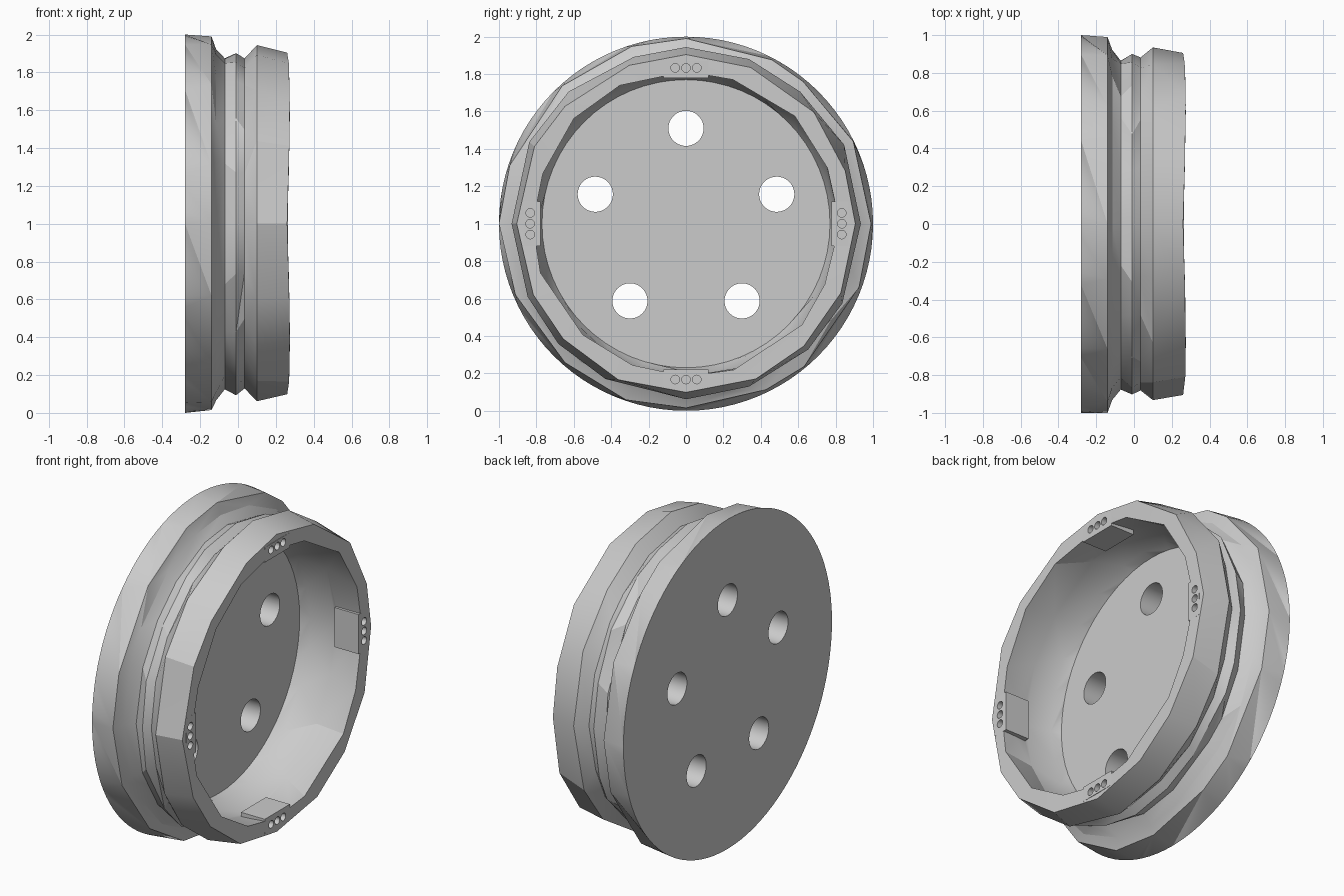
import bpy, bmesh, math, random
from mathutils import Matrix

if "Cube" in bpy.data.objects:
    bpy.data.objects.remove(bpy.data.objects["Cube"])

random.seed(4)
TAU = 2 * math.pi
CZ = 1.0  # height of the wheel axis

grey = bpy.data.materials.new("plain grey")
grey.diffuse_color = (0.6, 0.6, 0.6, 1)
grey.use_nodes = True
grey.node_tree.nodes["Principled BSDF"].inputs["Base Color"].default_value = grey.diffuse_color


def finish(name, bm):
    bmesh.ops.recalc_face_normals(bm, faces=bm.faces)
    me = bpy.data.meshes.new(name)
    bm.to_mesh(me)
    bm.free()
    me.materials.append(grey)
    ob = bpy.data.objects.new(name, me)
    bpy.context.collection.objects.link(ob)
    return ob


def ring(bm, x, r, n, jit, bulge):
    """Circle of n points round the x axis, slightly uneven like a coarse mesh."""
    out = []
    for k in range(n):
        j = 0 if k % max(1, n // 4) == 0 else random.uniform(-jit, jit)
        a = TAU * (k + j) / n
        dx = bulge * abs(math.sin(2 * a))
        rr = r + (random.uniform(-0.008, 0.008) if jit else 0)
        out.append((a, bm.verts.new((x + dx, rr * math.sin(a), CZ + rr * math.cos(a)))))
    return out


def zip_rings(bm, p, q):
    """Triangles between two rings that may have different point counts."""
    i = j = 0
    while i < len(p) or j < len(q):
        na = p[i + 1][0] if i + 1 < len(p) else (TAU if i < len(p) else 99)
        nb = q[j + 1][0] if j + 1 < len(q) else (TAU if j < len(q) else 99)
        a, b = p[i % len(p)][1], q[j % len(q)][1]
        if na <= nb:
            i += 1
            bm.faces.new((a, b, p[i % len(p)][1]))
        else:
            j += 1
            bm.faces.new((a, b, q[j % len(q)][1]))


# Wheel body: (x, radius, points, unevenness, bulge) from back, over the rim, to the floor
profile = [
    (-0.28, 1.0, 96, 0, 0),
    (-0.14, 0.992, 16, 0.25, 0),
    (-0.115, 0.925, 20, 0.25, 0),
    (-0.07, 0.872, 20, 0.25, 0),
    (-0.01, 0.902, 20, 0.25, 0),
    (0.035, 0.875, 20, 0.25, 0),
    (0.10, 0.94, 16, 0.25, 0),
    (0.26, 0.903, 16, 0.2, 0.014),
    (0.26, 0.815, 16, 0.2, 0.014),
    (0.08, 0.83, 16, 0.25, 0),
    (-0.07, 0.795, 24, 0.2, 0),
    (-0.125, 0.77, 64, 0, 0),
]
bm = bmesh.new()
rings = [ring(bm, *p) for p in profile]
for p, q in zip(rings, rings[1:]):
    zip_rings(bm, p, q)
bm.faces.new([v for a, v in rings[0]])
bm.faces.new([v for a, v in rings[-1]])
wheel = finish("wheel_rim", bm)


def turned(angle):
    return Matrix.Translation((0, 0, CZ)) @ Matrix.Rotation(angle, 4, 'X')


def cylinder(bm, x, y, z, r, depth, angle, seg):
    m = (turned(angle) @ Matrix.Translation((x, y, z))
         @ Matrix.Rotation(math.pi / 2, 4, 'Y'))
    bmesh.ops.create_cone(bm, cap_ends=True, segments=seg, radius1=r, radius2=r,
                          depth=depth, matrix=m)


# Four bolt pads inside the rim
bm = bmesh.new()
for k in range(4):
    m = (turned(k * TAU / 4) @ Matrix.Translation((0.184, 0, 0.824))
         @ Matrix.Diagonal((0.16, 0.24, 0.09, 1)))
    bmesh.ops.create_cube(bm, size=1, matrix=m)
pads = finish("bolt_pads", bm)

# Five through holes in the floor, three small holes in each pad
bm = bmesh.new()
for k in range(5):
    cylinder(bm, -0.2, 0, 0.51, 0.094, 0.4, k * TAU / 5, 48)
for k in range(4):
    for off in (-0.058, 0, 0.058):
        cylinder(bm, 0.22, off, 0.833, 0.023, 0.2, k * TAU / 4, 20)
holes = finish("hole_cutter", bm)

for name, op, helper in (("pads", 'UNION', pads), ("holes", 'DIFFERENCE', holes)):
    mod = wheel.modifiers.new(name, 'BOOLEAN')
    mod.operation = op
    mod.solver = 'EXACT'
    mod.object = helper
bpy.context.view_layer.objects.active = wheel
wheel.select_set(True)
for name in ("pads", "holes"):
    bpy.ops.object.modifier_apply(modifier=name)
for helper in (pads, holes):
    bpy.data.objects.remove(helper)

bpy.ops.object.select_all(action='DESELECT')
wheel.select_set(True)
bpy.ops.object.shade_smooth_by_angle(angle=math.radians(22))
